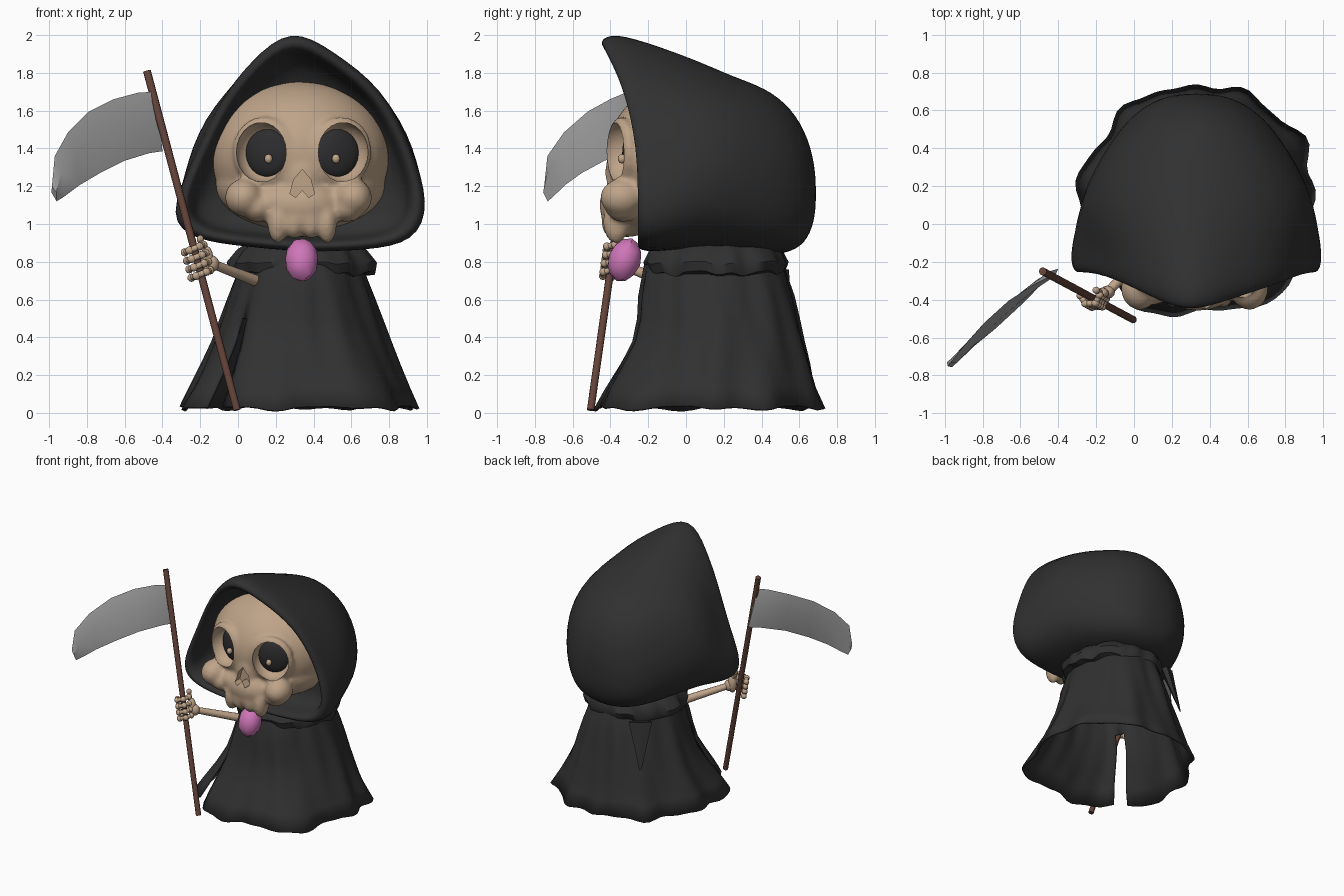
import bpy, bmesh
from math import sin, cos, pi, atan2, radians, exp
from mathutils import Vector, Matrix

if "Cube" in bpy.data.objects:
    bpy.data.objects.remove(bpy.data.objects["Cube"])


def material(name, rgb):
    m = bpy.data.materials.new(name)
    m.use_nodes = True
    m.diffuse_color = (*rgb, 1)
    m.node_tree.nodes["Principled BSDF"].inputs["Base Color"].default_value = (*rgb, 1)
    return m


CLOTH = material("black cloth", (0.03, 0.03, 0.03))
EYE = material("eye black", (0.026, 0.026, 0.028))
BONE = material("bone", (0.52, 0.37, 0.25))
WOOD = material("dark wood", (0.13, 0.058, 0.043))
STEEL = material("steel", (0.38, 0.38, 0.38))
PINK = material("pink gem", (0.62, 0.18, 0.48))


def make(name, bm, mat, angle=180):
    bmesh.ops.recalc_face_normals(bm, faces=bm.faces)
    me = bpy.data.meshes.new(name)
    bm.to_mesh(me)
    bm.free()
    me.materials.append(mat)
    if angle:
        me.shade_smooth()
        if angle < 180:
            me.set_sharp_from_angle(angle=radians(angle))
    ob = bpy.data.objects.new(name, me)
    bpy.context.collection.objects.link(ob)
    return ob


def ellipsoid(bm, loc, radii, frame=Matrix(), seg=24):
    m = frame @ Matrix.Translation(loc) @ Matrix.Diagonal((*radii, 1))
    bmesh.ops.create_uvsphere(bm, u_segments=seg, v_segments=seg // 2, radius=1, matrix=m)


def rod(bm, a, b, r1, r2, seg=10):
    a, b = Vector(a), Vector(b)
    m = Matrix.Translation((a + b) / 2) @ (b - a).to_track_quat('Z', 'Y').to_matrix().to_4x4()
    bmesh.ops.create_cone(bm, cap_ends=True, segments=seg, radius1=r1, radius2=r2,
                          depth=(b - a).length, matrix=m)


def loft(bm, rings, caps=(False, False)):
    vs = [[bm.verts.new(p) for p in ring] for ring in rings]
    n = len(vs[0])
    for r0, r1 in zip(vs, vs[1:]):
        for i in range(n):
            bm.faces.new((r0[i], r0[(i + 1) % n], r1[(i + 1) % n], r1[i]))
    for ring, cap in zip((vs[0], vs[-1]), caps):
        if cap:
            bm.faces.new(ring)


# Hood: pointed opening, rolled lip, rounded back
outline = [(0.28, 2.05), (0.07, 1.87), (-0.1, 1.65), (-0.24, 1.34), (-0.38, 1.03),
           (-0.23, 0.91), (0.05, 0.88), (0.35, 0.85), (0.68, 0.86), (0.94, 0.9),
           (1.02, 1.1), (0.92, 1.41), (0.77, 1.72), (0.5, 1.92)]


def lip_ring(scale, dy):
    ring = []
    for x, z in outline:
        y = -0.24 - 0.19 * (max(0, z - 1.3) / 0.7) ** 2
        ring.append((0.33 + (x - 0.33) * scale, y + dy, 1.33 + (z - 1.33) * scale))
    return ring


def back_ring(y, w, bottom, top, blend):
    ring = []
    zc, h = (top + bottom) / 2, (top - bottom) / 2
    for x, z in outline:
        t = atan2((z - 1.35) / 0.55, (x - 0.33) / 0.65)
        e = 2 if z > 1.35 else 2.6
        k = 1 / (abs(cos(t)) ** e + abs(sin(t)) ** e) ** (1 / e)
        p, q = Vector((x, y, z)), Vector((0.33 + w * k * cos(t), y, zc + h * k * sin(t)))
        ring.append(p.lerp(q, blend))
    return ring


bm = bmesh.new()
deep = [(x, 0.0, z) for x, y, z in lip_ring(0.8, 0)]
loft(bm, [deep, lip_ring(0.86, 0.07), lip_ring(0.89, -0.01), lip_ring(0.96, -0.02),
          lip_ring(1.0, 0.02), lip_ring(1.0, 0.12),
          back_ring(0.06, 0.65, 0.85, 1.82, 0.7), back_ring(0.24, 0.59, 0.83, 1.79, 1),
          back_ring(0.42, 0.48, 0.82, 1.73, 1), back_ring(0.56, 0.37, 0.84, 1.62, 1),
          back_ring(0.65, 0.24, 0.91, 1.46, 1), back_ring(0.69, 0.1, 1.06, 1.27, 1)], (True, True))
hood = make("hood", bm, CLOTH)
hood.modifiers.new("round", 'SUBSURF').levels = 2
hood.modifiers["round"].render_levels = 2


# Robe and collar: folded cloth rings, with flared corners at the hem
def fold(a, z):
    return (sin(6 * a + 1 + 2 * z) + 0.7 * sin(11 * a + 2 - 3 * z)
            + 0.5 * sin(17 * a + 4 * z)) / 2


def flare(a):
    corners = ((30, 1), (170, 0.8), (208, 1.8), (242, 0.8), (312, 1.1))
    return sum(s * exp(-((a - radians(d)) / 0.2) ** 2) for d, s in corners)


def cloth_ring(z, rx, ry, amp, cx, cy, wave, spread=0, n=84):
    ring = []
    for i in range(n):
        a = 2 * pi * i / n
        k = 1 + amp * fold(a, z) + spread * flare(a)
        ring.append((cx + rx * k * cos(a), cy + ry * k * sin(a), z + wave * fold(a, 1)))
    return ring


bm = bmesh.new()
loft(bm, [cloth_ring(z, rx, ry, amp, 0.335, cy, w, s) for z, rx, ry, amp, cy, w, s in (
    (0.92, 0.26, 0.28, 0.0, 0.14, 0, 0), (0.78, 0.32, 0.37, 0.03, 0.15, 0, 0),
    (0.62, 0.375, 0.41, 0.05, 0.16, 0, 0), (0.5, 0.415, 0.43, 0.05, 0.17, 0, 0.01),
    (0.38, 0.455, 0.46, 0.05, 0.17, 0, 0.02), (0.26, 0.5, 0.51, 0.05, 0.155, 0.01, 0.05),
    (0.14, 0.55, 0.56, 0.05, 0.135, 0.015, 0.08), (0.03, 0.6, 0.61, 0.05, 0.13, 0.015, 0.1))])
# torn slit on the scythe side
slit = []
for f in bm.faces:
    c = f.calc_center_median()
    a = atan2(c.y - 0.13, c.x - 0.33) + radians(138)
    if c.z < 0.55 and abs(a) < 0.08:
        slit.append(f)
bmesh.ops.delete(bm, geom=slit, context='FACES')
robe = make("robe", bm, CLOTH, 50)
robe.modifiers.new("thickness", 'SOLIDIFY').thickness = 0.015

bm = bmesh.new()
loft(bm, [cloth_ring(z, rx, ry, amp, 0.34, 0.16, w) for z, rx, ry, amp, w in (
    (0.91, 0.27, 0.28, 0.02, 0), (0.86, 0.34, 0.35, 0.03, 0.01), (0.79, 0.39, 0.38, 0.05, 0.02),
    (0.74, 0.38, 0.36, 0.05, 0.02), (0.72, 0.29, 0.3, 0.03, 0))])
make("collar", bm, CLOTH, 45)

# Loose pointed cloth tail on the back
bm = bmesh.new()
tail_frame = Matrix.Translation((0.05, 0.52, 0.58)) @ Matrix.Rotation(radians(35), 4, 'Z') \
    @ Matrix.Rotation(radians(16), 4, 'X')
bmesh.ops.create_cone(bm, segments=6, radius1=0.01, radius2=0.1, depth=0.36, cap_ends=True,
                      matrix=tail_frame @ Matrix.Diagonal((1, 0.4, 1, 1)))
make("cloth_tail", bm, CLOTH, 40)

# Skull: overlapping masses fused, then sockets and nose cut out
CX = 0.34
eyes = [(s, Matrix.Translation((CX + s * 0.212, -0.36, 1.39))
         @ Matrix.Rotation(radians(19 * s), 4, 'Z')) for s in (-1, 1)]
bm = bmesh.new()
ellipsoid(bm, (CX - 0.01, 0, 1.36), (0.475, 0.42, 0.4), seg=48)
ellipsoid(bm, (CX - 0.01, -0.02, 1.21), (0.45, 0.37, 0.25), seg=48)
ellipsoid(bm, (CX - 0.02, -0.27, 1.12), (0.31, 0.17, 0.11))
ellipsoid(bm, (CX, -0.26, 1.1), (0.24, 0.2, 0.16))
ellipsoid(bm, (CX, -0.35, 1.25), (0.11, 0.08, 0.16))
ellipsoid(bm, (CX, -0.31, 1.04), (0.19, 0.14, 0.11))
for s, frame in eyes:
    ellipsoid(bm, (0, 0.015, -0.005), (0.172, 0.055, 0.185), frame)
    ellipsoid(bm, (CX - 0.02 + s * 0.29, -0.34, 1.14), (0.1, 0.115, 0.1))
    ellipsoid(bm, (CX + s * 0.24, -0.33, 1.09), (0.09, 0.1, 0.08))
    ellipsoid(bm, (CX + s * 0.13, -0.37, 1.01), (0.055, 0.07, 0.115))
    ellipsoid(bm, (CX + s * 0.045, -0.38, 1.01), (0.052, 0.07, 0.09))
skull = make("skull", bm, BONE)

bm = bmesh.new()
for s, frame in eyes:
    ellipsoid(bm, (0, 0, -0.01), (0.142, 0.13, 0.158), frame)
nose = [(0, 0.085), (-0.045, 0.03), (-0.065, -0.045), (-0.035, -0.065), (0, -0.025),
        (0.035, -0.065), (0.065, -0.045), (0.045, 0.03)]
loft(bm, [[(CX + x, y, 1.205 + z) for x, z in nose] for y in (-0.6, -0.37)], (True, True))
cutter = make("skull_cutter", bm, BONE, 0)
cutter.hide_render = True

fuse = skull.modifiers.new("fuse", 'REMESH')
fuse.mode, fuse.voxel_size = 'VOXEL', 0.015
soft = skull.modifiers.new("soften", 'SMOOTH')
soft.factor, soft.iterations = 0.5, 9
cut = skull.modifiers.new("cut", 'BOOLEAN')
cut.operation, cut.solver, cut.object = 'DIFFERENCE', 'EXACT', cutter
baked = bpy.data.meshes.new_from_object(skull.evaluated_get(bpy.context.evaluated_depsgraph_get()))
skull.modifiers.clear()
skull.data = baked
baked.shade_smooth()
baked.set_sharp_from_angle(angle=radians(60))
bpy.data.objects.remove(cutter)

# Eyes with small bone glints
for s, frame in eyes:
    side = "left" if s > 0 else "right"
    bm = bmesh.new()
    ellipsoid(bm, (0, 0.085, -0.015), (0.122, 0.045, 0.128), frame)
    make(side + "_eye", bm, EYE)
    bm = bmesh.new()
    ellipsoid(bm, (-s * 0.025, 0.03, -0.045), (0.022, 0.022, 0.025), frame, 12)
    make(side + "_eye_glint", bm, BONE)

# Pink gem at the throat
bm = bmesh.new()
bmesh.ops.create_icosphere(bm, subdivisions=2, radius=1, matrix=Matrix.Translation((0.337, -0.325, 0.81))
                           @ Matrix.Rotation(radians(-20), 4, 'X') @ Matrix.Diagonal((0.09, 0.087, 0.12, 1)))
make("throat_gem", bm, PINK, 25)

# Scythe pole
top, foot = Vector((-0.482, -0.25, 1.81)), Vector((-0.005, -0.505, 0.015))
bm = bmesh.new()
rod(bm, foot, top, 0.02, 0.021)
make("scythe_pole", bm, WOOD, 40)

# Scythe blade: ridged sections from pole to tip, back edge bowed away
upper = [(-0.45, 1.7), (-0.53, 1.695), (-0.66, 1.66), (-0.79, 1.595), (-0.9, 1.485), (-0.97, 1.36), (-0.985, 1.2)]
lower = [(-0.4, 1.385), (-0.47, 1.375), (-0.6, 1.335), (-0.73, 1.27), (-0.84, 1.205), (-0.92, 1.145), (-0.96, 1.12)]


def on_blade(x, z, bow):
    return Vector((x, -0.28 + (x + 0.45) * 0.88 + bow * sin(pi * min(1, max(0, (-0.45 - x) / 0.53))), z))


bm = bmesh.new()
rings = []
for (x0, z0), (x1, z1) in zip(upper, lower):
    a, b = on_blade(x0, z0, 0.065), on_blade(x1, z1, -0.025)
    ridge = Vector((-0.013, 0.013, 0))
    mid = a.lerp(b, 0.4)
    rings.append([a, mid + ridge, b, mid - ridge])
loft(bm, rings, (True, True))
make("scythe_blade", bm, STEEL, 35)

# Arm bone and gripping hand
bm = bmesh.new()
rod(bm, (0.12, -0.1, 0.69), (-0.14, -0.36, 0.79), 0.032, 0.024, 12)
ellipsoid(bm, (-0.14, -0.36, 0.79), (0.04, 0.035, 0.045), seg=12)
make("forearm", bm, BONE, 40)

bm = bmesh.new()
ellipsoid(bm, (-0.165, -0.365, 0.81), (0.035, 0.03, 0.075), seg=12)
for i in range(4):
    z = 0.735 + 0.045 * i
    grip = foot.lerp(top, (z - foot.z) / (top.z - foot.z))
    path = [grip + Vector((0.05 * cos(a), 0.043 * sin(a), 0.02 * cos(a)))
            for a in (radians(10), radians(-55), radians(-120), radians(-185))]
    for a, b in zip(path, path[1:]):
        rod(bm, a, b, 0.016, 0.016, 8)
    for p in path:
        ellipsoid(bm, p, (0.023, 0.021, 0.022), seg=10)
rod(bm, (-0.17, -0.37, 0.85), (-0.2, -0.35, 0.92), 0.018, 0.014, 8)
ellipsoid(bm, (-0.2, -0.35, 0.92), (0.02, 0.02, 0.022), seg=10)
make("hand", bm, BONE, 50)
